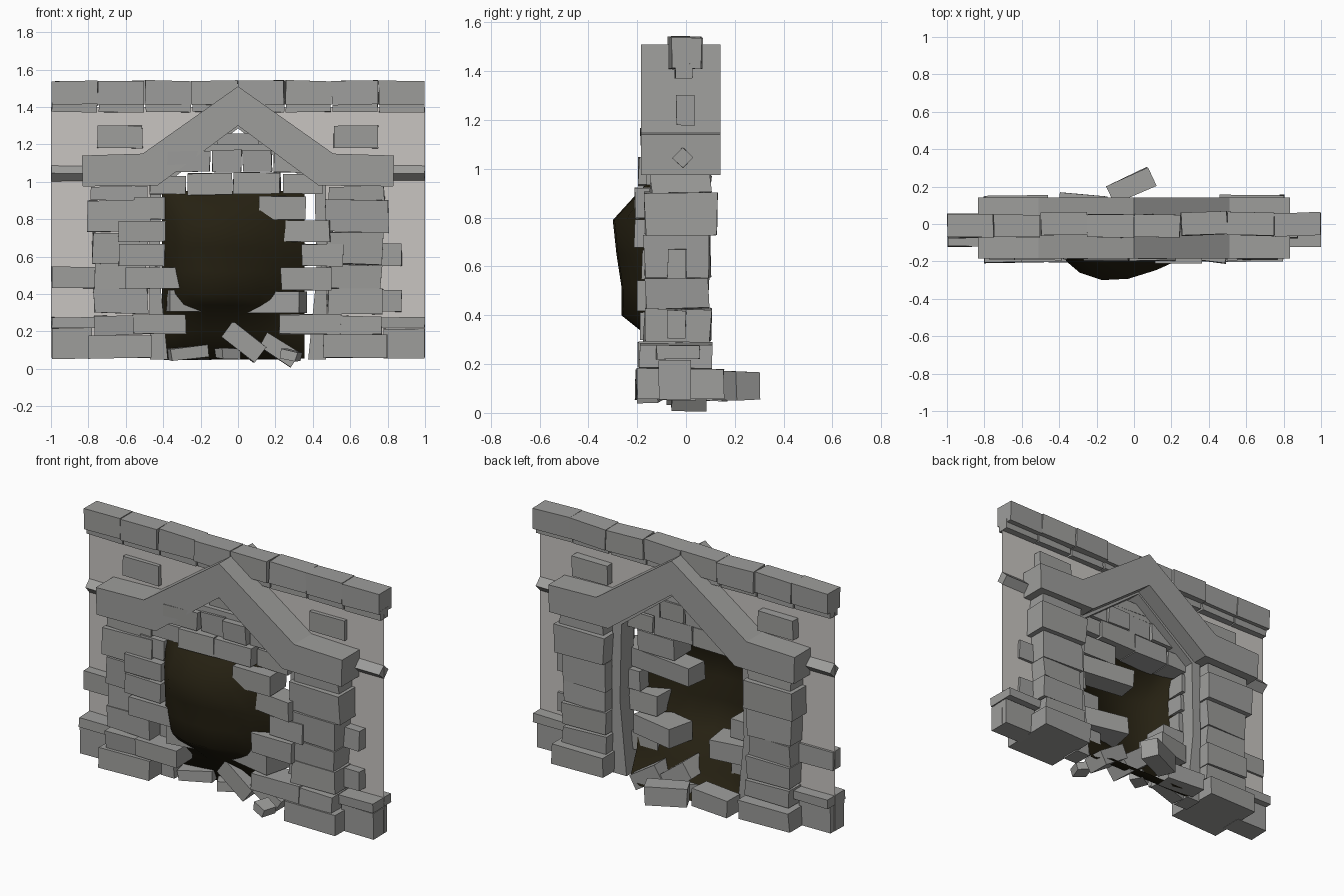
import bpy, bmesh, random
from math import radians
from mathutils import Vector, Matrix

random.seed(4)


def material(name, color):
    m = bpy.data.materials.new(name)
    m.diffuse_color = color
    return m


stone = material('stone', (0.34, 0.34, 0.33, 1))
plaster = material('plaster', (0.58, 0.555, 0.535, 1))
dark = material('dark_cave', (0.019, 0.015, 0.006, 1))


def finish(bm, name, mat=stone, smooth=False, solid=True):
    if solid:
        bmesh.ops.recalc_face_normals(bm, faces=bm.faces[:])
    me = bpy.data.meshes.new(name)
    bm.to_mesh(me)
    bm.free()
    for p in me.polygons:
        p.use_smooth = smooth
    me.materials.append(mat)
    ob = bpy.data.objects.new(name, me)
    bpy.context.collection.objects.link(ob)
    return ob


def stones(name, boxes, jitter=0.006):
    """Rough blocks: (x0, x1, y0, y1, z0, z1[, rx, ry, rz in degrees])"""
    bm = bmesh.new()
    for b in boxes:
        x0, x1, y0, y1, z0, z1 = b[:6]
        rot = Matrix.Identity(4)
        for angle, axis in zip(b[6:], 'XYZ'):
            rot = Matrix.Rotation(radians(angle), 4, axis) @ rot
        mat = (Matrix.Translation(((x0 + x1) / 2, (y0 + y1) / 2, (z0 + z1) / 2)) @ rot
               @ Matrix.Diagonal((x1 - x0, y1 - y0, z1 - z0, 1)))
        for v in bmesh.ops.create_cube(bm, size=1, matrix=mat)['verts']:
            v.co += Vector([random.uniform(-jitter, jitter) for _ in range(3)])
    return finish(bm, name)


def band(name, inner, outer, y0, y1):
    """Solid moulding between two x/z paths given for x >= 0, mirrored across x = 0"""
    bm = bmesh.new()
    full = [p + [(-x, z) for x, z in reversed(p) if x > 0] for p in (inner[::-1], outer[::-1])]
    rings = [[bm.verts.new((x, y, z)) for x, z in path] for path, y in
             ((full[0], y0), (full[1], y0), (full[1], y1), (full[0], y1))]
    for r, s in zip(rings, rings[1:] + rings[:1]):
        for i in range(len(r) - 1):
            bm.faces.new((r[i], r[i + 1], s[i + 1], s[i]))
    for end in (0, -1):
        bm.faces.new([r[end] for r in rings])
    return finish(bm, name)


def both(boxes):
    return boxes + [(-b[1], -b[0]) + b[2:] for b in boxes]


# thin wall sheet with the doorway left open
bm = bmesh.new()
for s in (1, -1):
    for quad in ([(0.45, 0.06), (1, 0.06), (1, 1.4), (0.45, 1.0)], [(0, 1.32), (0.45, 1.0), (1, 1.4), (0, 1.4)]):
        bm.faces.new([bm.verts.new((s * x, -0.015, z)) for x, z in quad[::s]])
finish(bm, 'wall_panel', plaster, solid=False)

# gabled lintel
band('gable', [(0, 1.30), (0.43, 0.98), (0.83, 0.975)], [(0, 1.51), (0.51, 1.15), (0.835, 1.14)], -0.185, 0.142)

# inner moulding following the doorway
band('door_frame', [(0, 1.285), (0.41, 0.97), (0.42, 0.5), (0.375, 0.05)],
     [(0, 1.34), (0.47, 1.0), (0.475, 0.5), (0.47, 0.05)], -0.08, 0.04)

# coping along the top
caps, slabs = [], []
for i in range(8):
    x = -1 + i * 0.25
    d = random.uniform(-0.008, 0.008)
    caps.append((x + 0.002, x + 0.248, -0.066 + d, 0.056 + d, 1.412, 1.54, 0, random.uniform(-1, 1), random.uniform(-3, 3)))
    slabs.append((x + 0.006, x + 0.246, -0.045, 0.025, 1.372, 1.43))
stones('coping_stones', caps, 0.003)
stones('coping_bed', slabs, 0.003)

# pillars, stacked from the ground
layers = [(0.46, 0.80, -0.205, 0.152, 0.055, 0.178), (0.47, 0.765, -0.188, 0.105, 0.18, 0.285),
          (0.48, 0.77, -0.172, 0.10, 0.295, 0.425), (0.49, 0.765, -0.165, 0.09, 0.43, 0.557),
          (0.48, 0.775, -0.17, 0.097, 0.56, 0.725), (0.47, 0.805, -0.168, 0.125, 0.73, 0.90),
          (0.49, 0.785, -0.145, 0.10, 0.905, 0.975)]
stones('pillars', both(layers), 0.007)

# plinths, string course and loose stones on the side walls
stones('side_stones', both([
    (0.78, 0.995, -0.11, 0.02, 0.055, 0.215), (0.75, 0.997, -0.12, 0.055, 0.22, 0.275),
    (0.51, 0.75, -0.04, 0.035, 1.18, 1.30)]) + [
    (0.72, 0.875, -0.075, 0.0, 0.55, 0.67), (0.72, 0.875, -0.075, 0.0, 0.305, 0.42),
    (-0.995, -0.74, -0.075, 0.0, 0.43, 0.545)], 0.003)
stones('string_course', both([(0.78, 0.998, -0.043, 0.017, 1.015, 1.075, 45)]), 0.002)

# broken brick infill: left, right and top courses
stones('brick_infill', [
    (-0.55, -0.39, -0.16, -0.03, 0.80, 0.92), (-0.64, -0.39, -0.19, -0.04, 0.68, 0.79),
    (-0.64, -0.39, -0.19, -0.05, 0.55, 0.665), (-0.60, -0.27, -0.205, -0.05, 0.43, 0.54),
    (-0.38, -0.17, -0.16, 0.02, 0.305, 0.42, 0, 0, 10), (-0.56, -0.28, -0.195, -0.04, 0.185, 0.29),
    (0.11, 0.36, -0.21, -0.04, 0.80, 0.92), (-0.02, 0.50, -0.18, -0.04, 0.68, 0.79, 0, 0, -7),
    (0.34, 0.56, -0.18, -0.04, 0.55, 0.665), (0.23, 0.50, -0.20, -0.05, 0.42, 0.54),
    (0.06, 0.35, -0.16, 0.02, 0.30, 0.415, 0, 0, -12), (0.22, 0.55, -0.195, -0.04, 0.185, 0.29),
    (-0.47, -0.28, -0.16, -0.02, 0.935, 1.03), (-0.27, -0.03, -0.195, -0.02, 0.93, 1.045),
    (-0.025, 0.225, -0.195, -0.02, 0.935, 1.05), (0.24, 0.45, -0.16, -0.02, 0.935, 1.04),
    (-0.38, -0.15, -0.185, -0.01, 1.055, 1.165), (-0.14, 0.02, -0.16, -0.02, 1.05, 1.17),
    (0.025, 0.18, -0.185, -0.01, 1.055, 1.165), (0.19, 0.34, -0.16, -0.02, 1.05, 1.15),
    (-0.18, 0.18, -0.15, -0.02, 1.165, 1.20), (-0.11, 0.11, -0.12, -0.02, 1.195, 1.26)], 0.004)

# fallen bricks around the threshold
stones('rubble', [
    (-0.08, 0.14, -0.08, 0.07, 0.09, 0.195, 0, 38, 0), (0.12, 0.32, -0.06, 0.08, 0.055, 0.145, 0, 33, 0),
    (-0.135, 0.105, 0.15, 0.26, 0.055, 0.17, 0, 0, 25), (-0.40, -0.15, 0.04, 0.16, 0.05, 0.155, 0, 0, -5),
    (-0.37, -0.16, -0.05, 0.03, 0.055, 0.115, 0, -6, 12), (-0.11, 0.0, -0.06, 0.02, 0.055, 0.11, 0, 0, 30),
    (0.24, 0.33, -0.19, -0.10, 0.05, 0.10, 0, 12, -20)], 0.005)

# hollow dark shell bulging out of the hole, sloping down to a narrowing floor
xs = [-0.405, -0.36, -0.29, -0.17, -0.03, 0.12, 0.22, 0.355]
swell = [0, 0.45, 0.78, 1, 0.96, 0.7, 0.45, 0]
rows = [(0.95, -0.15), (0.90, -0.2), (0.79, -0.30), (0.65, -0.285), (0.52, -0.265), (0.40, -0.265),
        (0.34, -0.19), (0.20, -0.03), (0.055, 0.03), (0.05, 0.10)]
bm = bmesh.new()
grid = []
for k, (z, depth) in enumerate(rows):
    edge = max(depth, -0.12 if z > 0.45 else -0.05)
    w = 0.7 if k == len(rows) - 1 else 1
    grid.append([bm.verts.new((x * w, edge + (depth - edge) * s, z)) for x, s in zip(xs, swell)])
for a, b in zip(grid, grid[1:]):
    for i in range(len(xs) - 1):
        bm.faces.new((a[i], a[i + 1], b[i + 1], b[i]))
finish(bm, 'cave_shell', dark, smooth=True, solid=False)
